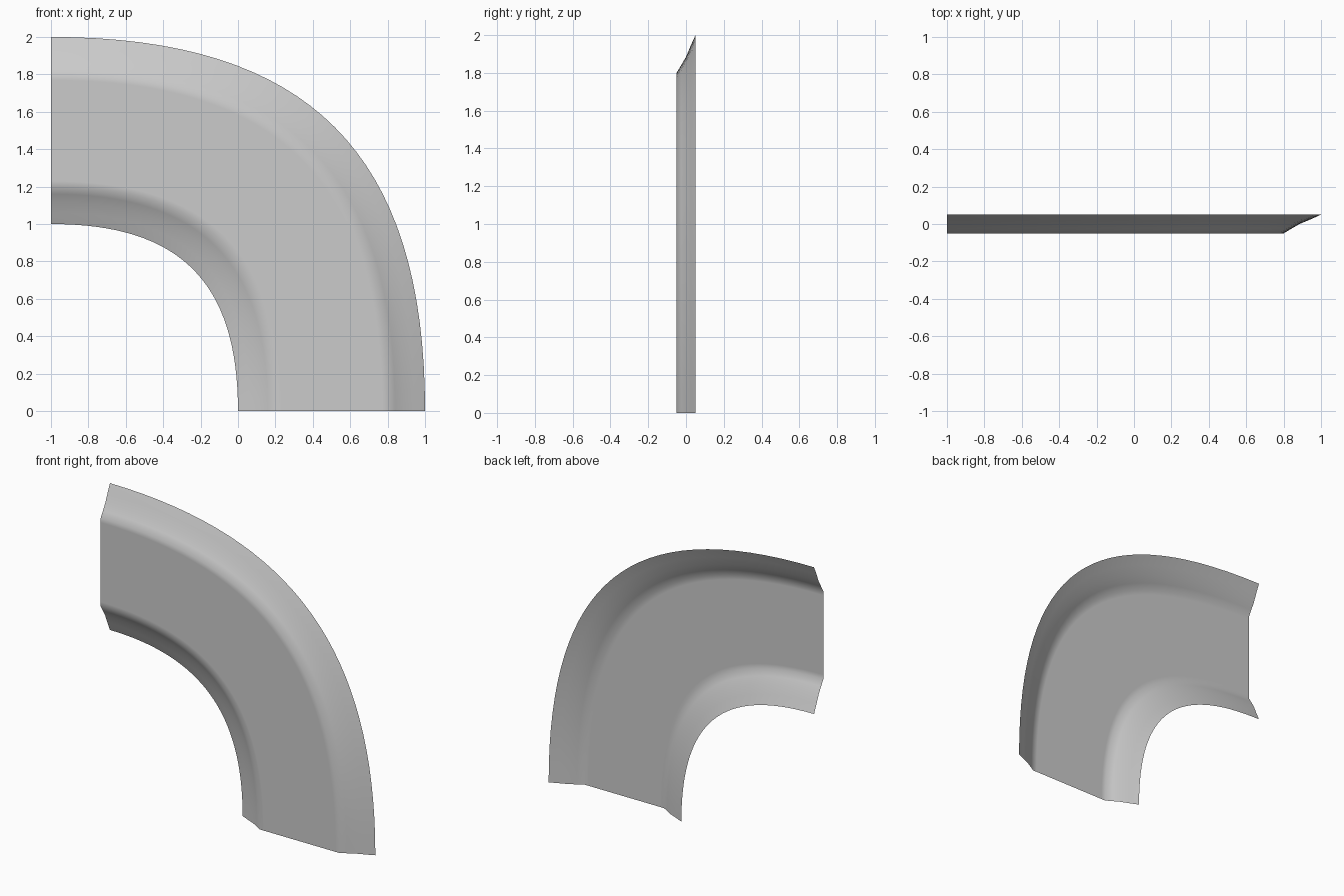
import bpy
import bmesh

if "Cube" in bpy.data.objects:
    bpy.data.objects.remove(bpy.data.objects["Cube"])

SEGMENTS = 32
HANDLE = 0.69

# Cross-section of the sheet: distance from the bend corner, depth (flared rims, flat middle)
half = [(1.0, 0.05), (1.06, 0.023), (1.115, 0.0), (1.16, -0.026), (1.2, -0.05), (1.23, -0.05)]
profile = half + [(3.0 - r, y) for r, y in reversed(half)]


def bend(t):
    """Unit quarter bend as a cubic Bezier from (0, 1) to (1, 0)."""
    def blend(s):
        return 3 * s * (1 - s) ** 2 * HANDLE + 3 * s * s * (1 - s) + s ** 3
    return blend(t), blend(1 - t)


# Sweep the profile around the bend
bm = bmesh.new()
rows = []
for i in range(SEGMENTS + 1):
    u, v = bend(i / SEGMENTS)
    rows.append([bm.verts.new((-1 + r * u, y, r * v)) for r, y in profile])
for a, b in zip(rows, rows[1:]):
    for j in range(len(profile) - 1):
        face = bm.faces.new((a[j], b[j], b[j + 1], a[j + 1]))
        face.smooth = True

mesh = bpy.data.meshes.new("curved_trim_panel")
bm.to_mesh(mesh)
bm.free()
panel = bpy.data.objects.new("curved_trim_panel", mesh)
bpy.context.collection.objects.link(panel)
